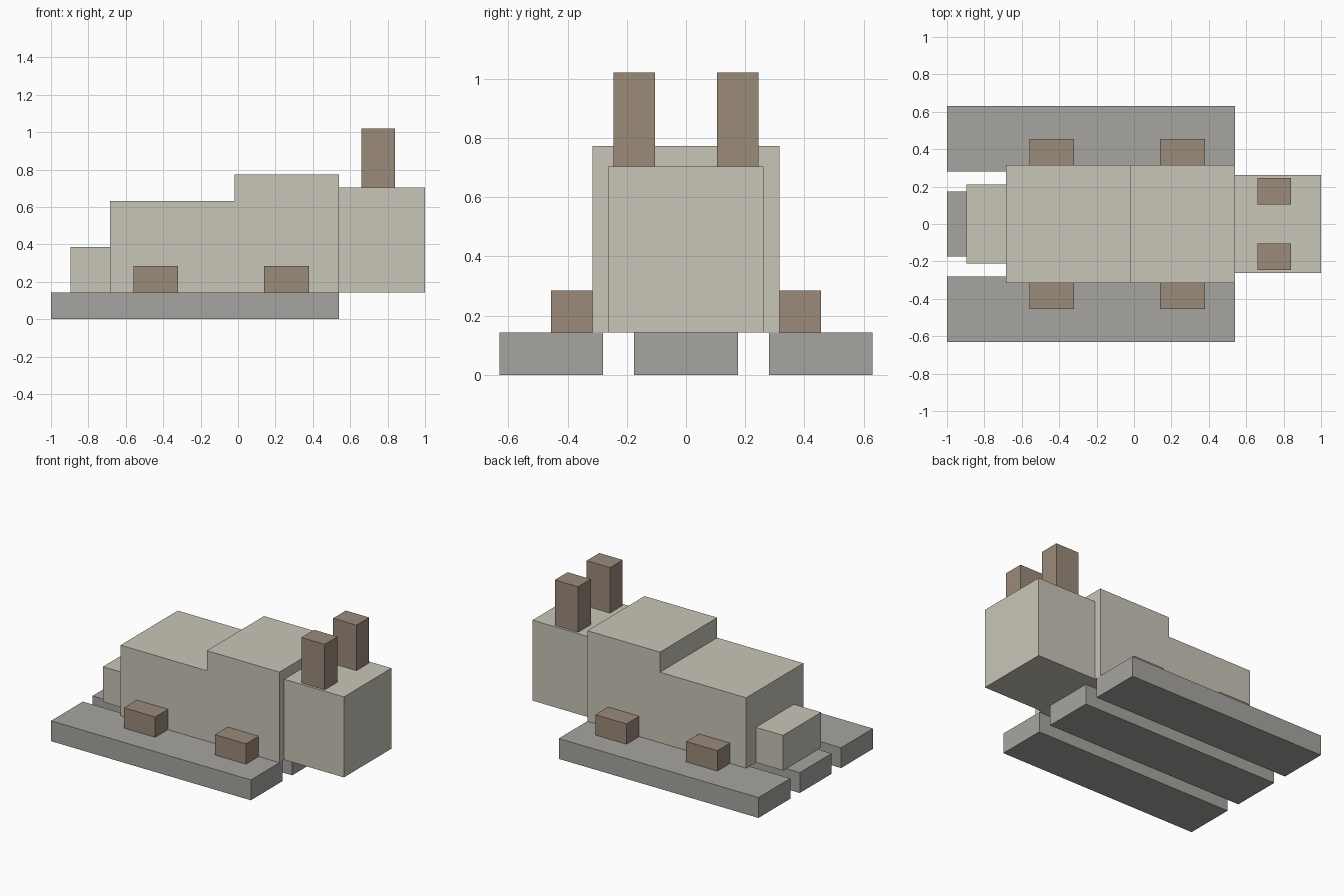
import bpy
import bmesh
from mathutils import Matrix, Vector

default = bpy.data.objects.get("Cube")
if default:
    bpy.data.objects.remove(default, do_unlink=True)


def make_material(name, rgb):
    mat = bpy.data.materials.new(name)
    mat.use_nodes = True
    colour = (*rgb, 1)
    mat.diffuse_color = colour
    mat.node_tree.nodes["Principled BSDF"].inputs["Base Color"].default_value = colour
    return mat


cream = make_material("cream", (0.584, 0.558, 0.479))
grey = make_material("grey", (0.386, 0.376, 0.352))
brown = make_material("brown", (0.328, 0.254, 0.195))


def box(name, mat, x, y, z):
    """Flat-sided block spanning the given (min, max) ranges."""
    low, high = (Vector(corner) for corner in zip(x, y, z))
    bm = bmesh.new()
    bmesh.ops.create_cube(bm, size=1, matrix=Matrix.LocRotScale(None, None, high - low))
    mesh = bpy.data.meshes.new(name)
    bm.to_mesh(mesh)
    bm.free()
    mesh.materials.append(mat)
    obj = bpy.data.objects.new(name, mesh)
    obj.location = (low + high) / 2
    bpy.context.collection.objects.link(obj)
    return obj


def pair(name, mat, x, y, z):
    """The same block on the +y side and mirrored on the -y side."""
    box("back_" + name, mat, x, y, z)
    box("front_" + name, mat, x, (-y[1], -y[0]), z)


BASE = 0.142  # top of the planks

# Three planks underneath
plank_x = (-1, 0.54)
box("middle_plank", grey, plank_x, (-0.175, 0.175), (0, BASE))
pair("plank", grey, plank_x, (0.28, 0.63), (0, BASE))

# Stepped body, tail and head
box("rear_body", cream, (-0.685, -0.02), (-0.315, 0.315), (BASE, 0.633))
box("fore_body", cream, (-0.02, 0.54), (-0.315, 0.315), (BASE, 0.773))
box("tail", cream, (-0.895, -0.685), (-0.21, 0.21), (BASE, 0.387))
box("head", cream, (0.54, 1), (-0.262, 0.262), (BASE, 0.703))

# Feet along both sides and ears on the head
pair("hind_foot", brown, (-0.56, -0.32), (0.315, 0.455), (BASE, 0.284))
pair("fore_foot", brown, (0.14, 0.38), (0.315, 0.455), (BASE, 0.284))
pair("ear", brown, (0.66, 0.84), (0.105, 0.245), (0.703, 1.02))
